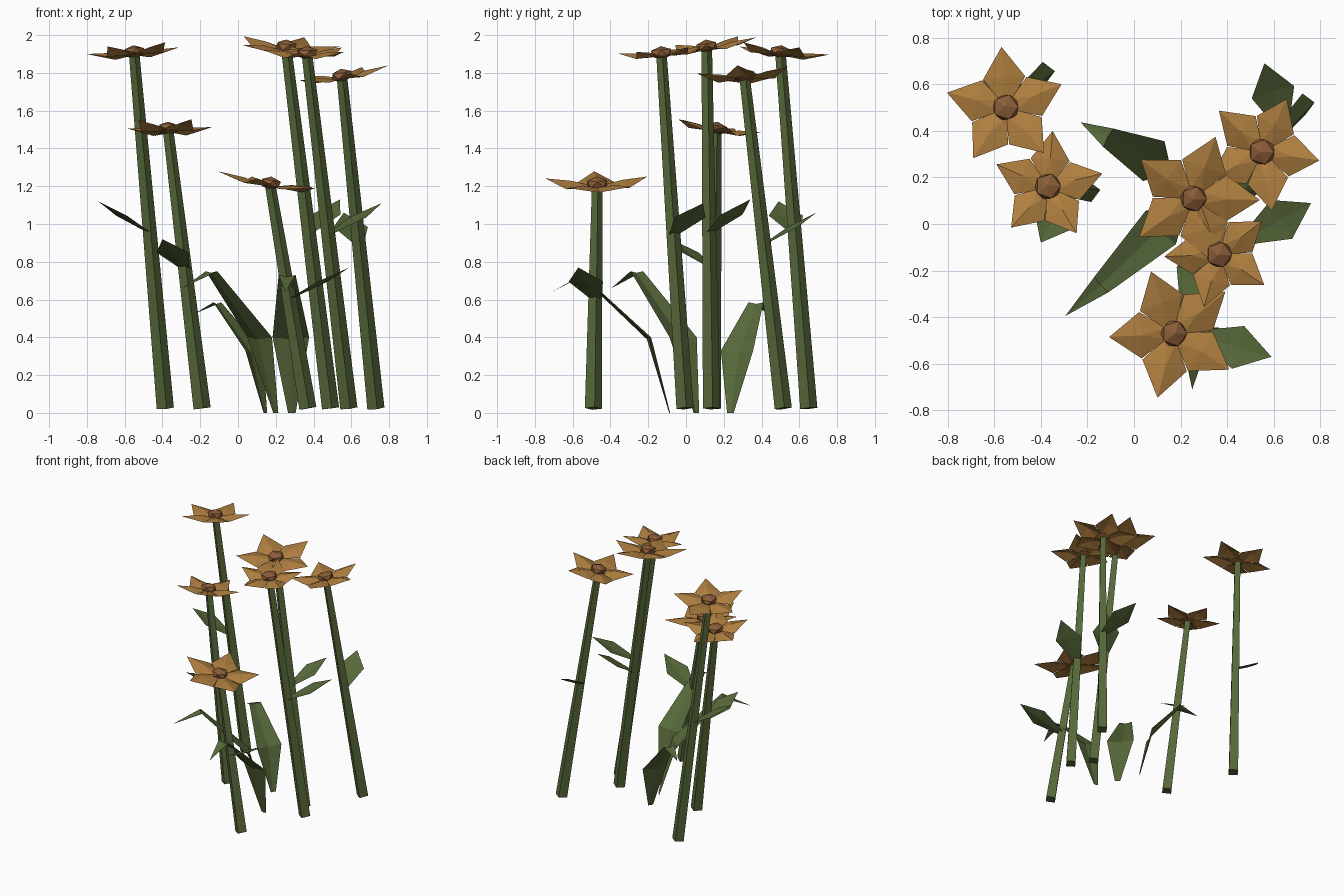
import bpy, bmesh
from math import cos, sin, radians
from mathutils import Vector, Matrix

if "Cube" in bpy.data.objects:
    bpy.data.objects.remove(bpy.data.objects["Cube"])

def material(name, rgb):
    m = bpy.data.materials.new(name)
    m.diffuse_color = (*rgb, 1)
    m.use_nodes = True
    m.node_tree.nodes["Principled BSDF"].inputs["Base Color"].default_value = m.diffuse_color
    return m

GREEN = material("leaf_green", (0.095, 0.14, 0.042))
GOLD = material("petal_gold", (0.43, 0.21, 0.05))
BROWN = material("centre_brown", (0.26, 0.11, 0.04))

def finish(name, bm, mat):
    bmesh.ops.recalc_face_normals(bm, faces=bm.faces)
    me = bpy.data.meshes.new(name)
    bm.to_mesh(me)
    bm.free()
    me.materials.append(mat)
    ob = bpy.data.objects.new(name, me)
    bpy.context.collection.objects.link(ob)
    return ob

# Tapered square stem between two points
def stem(name, a, b):
    a, b = Vector(a), Vector(b)
    d = b - a
    bm = bmesh.new()
    mat = (Matrix.Translation((a + b) / 2)
           @ Vector((0, 0, 1)).rotation_difference(d).to_matrix().to_4x4()
           @ Matrix.Rotation(radians(8), 4, 'Z'))
    bmesh.ops.create_cone(bm, cap_ends=True, segments=4, radius1=0.046,
                          radius2=0.028, depth=d.length, matrix=mat)
    finish(name, bm, GREEN)

# Folded leaf: a strip along a path, pointed at the tip, with a centre crease
def leaf(name, path, half_widths, fold=0.015):
    pts = [Vector(p) for p in path]
    d = pts[-1] - pts[0]
    side = Vector((-d.y, d.x, 0)).normalized()
    bm = bmesh.new()
    rows = []
    for i, (p, w) in enumerate(zip(pts, half_widths)):
        t = (pts[min(i + 1, len(pts) - 1)] - pts[max(i - 1, 0)]).normalized()
        n = t.cross(side)
        if n.z < 0:
            n = -n
        drop = n * (-fold * w / max(half_widths))
        rows.append([bm.verts.new(q) for q in (p + side * w, p + drop, p - side * w)])
    tip = bm.verts.new(pts[-1])
    for r, s in zip(rows, rows[1:]):
        for k in (0, 1):
            bm.faces.new((r[k], r[k + 1], s[k + 1], s[k]))
    for k in (0, 1):
        bm.faces.new((rows[-1][k], rows[-1][k + 1], tip))
    finish(name, bm, GREEN)

# Five creased petals around a faceted centre, tilted by slopes gx, gy
def flower(i, c, R, ang, gx, gy):
    n = Vector((-gx, -gy, 1))
    place = Matrix.Translation(c) @ Vector((0, 0, 1)).rotation_difference(n).to_matrix().to_4x4()
    bm = bmesh.new()
    for k in range(5):
        a = radians(ang + 72 * k)
        prof = [(0.03, 0.025, -0.012), (0.03, -0.025, -0.012), (0.5 * R, 0.35 * R, -0.014),
                (0.5 * R, 0, 0.014), (0.5 * R, -0.35 * R, -0.014), (R, 0, 0.022)]
        v = [bm.verts.new((x * cos(a) - y * sin(a), x * sin(a) + y * cos(a), z)) for x, y, z in prof]
        for f in ((0, 1, 3), (0, 3, 2), (1, 4, 3), (2, 3, 5), (3, 4, 5)):
            bm.faces.new([v[j] for j in f])
    bm.transform(place)
    finish(f"petals_{i}", bm, GOLD)
    bm = bmesh.new()
    bmesh.ops.create_icosphere(bm, subdivisions=1, radius=1)
    bm.transform(place @ Matrix.Translation((0, 0, 0.006)) @ Matrix.Diagonal((0.062, 0.062, 0.036, 1)))
    finish(f"flower_centre_{i}", bm, BROWN)

# base xy, flower centre, petal length, petal angle, slopes, leaf start height, leaf tip
plants = [
    ((-0.385, 0.65), (-0.55, 0.50, 1.905), 0.26, 22, 0.08, -0.11, 0.94, (-0.74, 0.49, 1.12)),
    ((-0.19, 0.14), (-0.37, 0.16, 1.50), 0.24, 13, 0.00, -0.16, 0.75, (-0.40, -0.08, 0.92)),
    ((0.49, 0.135), (0.255, 0.11, 1.935), 0.285, 71, -0.06, 0.14, 0.94, (0.54, 0.34, 1.13)),
    ((0.587, -0.005), (0.365, -0.13, 1.90), 0.235, 38, 0.00, 0.09, 0.93, (0.76, 0.09, 1.11)),
    ((0.73, 0.515), (0.55, 0.31, 1.78), 0.255, 64, 0.16, 0.05, 0.88, (0.56, 0.69, 1.06)),
    ((0.37, -0.49), (0.17, -0.47, 1.21), 0.285, 39, -0.17, 0.01, 0.59, (0.59, -0.57, 0.77)),
]
for i, (base, top, R, ang, gx, gy, h, tip) in enumerate(plants, 1):
    a, b, t = Vector((*base, 0.024)), Vector(top), Vector(tip)
    stem(f"stem_{i}", a, b)
    flower(i, b, R, ang, gx, gy)
    s = a.lerp(b, h / b.z)
    leaf(f"stem_leaf_{i}", [s, s.lerp(t, 0.55), t], [0.025, 0.095], 0.01)

# Long arching leaves rising from the ground
ground = [
    [(0.145, 0.235, 0.0), (0.085, 0.27, 0.33), (-0.11, 0.37, 0.585), (-0.23, 0.437, 0.525)],
    [(0.20, 0.055, 0.0), (0.115, -0.015, 0.40), (-0.14, -0.26, 0.75), (-0.295, -0.395, 0.66)],
    [(0.285, -0.085, 0.0), (0.28, -0.19, 0.40), (0.26, -0.55, 0.73), (0.25, -0.71, 0.64)],
]
for i, path in enumerate(ground, 1):
    leaf(f"ground_leaf_{i}", path, [0.02, 0.097, 0.045], 0.02)
